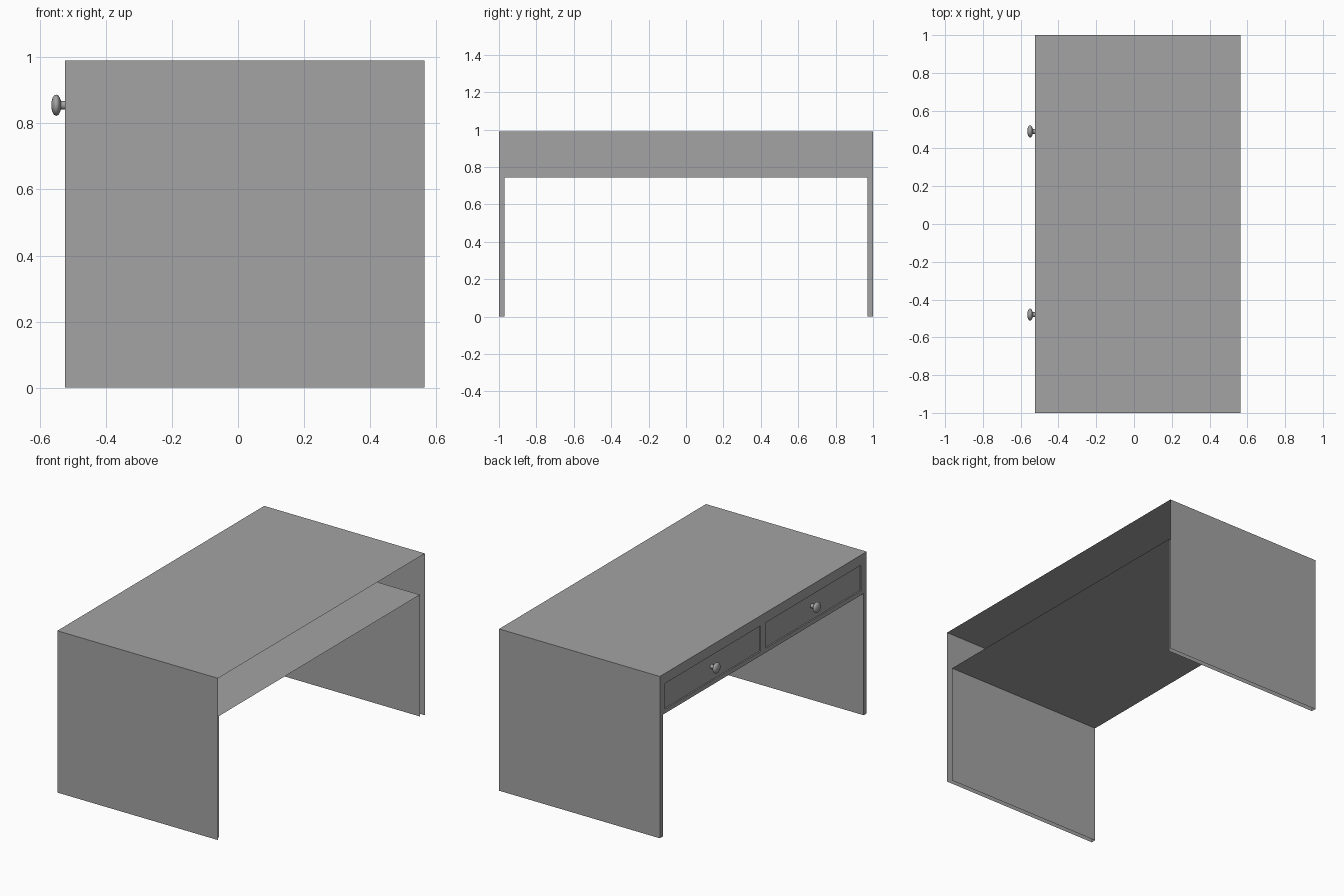
import bpy, bmesh, math

if "Cube" in bpy.data.objects:
    bpy.data.objects.remove(bpy.data.objects["Cube"])

X0, X1 = -0.523, 0.565      # drawer side, open side
W, WI = 1.0, 0.971          # outer / inner half length
TOP, SHELF = 0.99, 0.745    # desktop and drawer-box floor heights
DEPTH = 0.008               # drawer front recess

grey = bpy.data.materials.new("dark_grey")
grey.diffuse_color = (0.367, 0.367, 0.367, 1)
grey.use_nodes = True
grey.node_tree.nodes["Principled BSDF"].inputs["Base Color"].default_value = grey.diffuse_color


def make_object(name, bm):
    bmesh.ops.remove_doubles(bm, verts=bm.verts, dist=1e-5)
    mesh = bpy.data.meshes.new(name)
    bm.to_mesh(mesh)
    bm.free()
    mesh.materials.append(grey)
    ob = bpy.data.objects.new(name, mesh)
    bpy.context.collection.objects.link(ob)
    return ob


def quad(bm, *pts):
    return bm.faces.new([bm.verts.new(p) for p in pts])


def sheet(name, path, x1, flip=False):
    """Sweep a (y, z) line along x into a thin shell, open at the far side."""
    bm = bmesh.new()
    for (ya, za), (yb, zb) in zip(path, path[1:]):
        f = quad(bm, (X0, ya, za), (X0, yb, zb), (x1, yb, zb), (x1, ya, za))
        if flip:
            f.normal_flip()
    return make_object(name, bm)


# Outer shell: side, desktop, side
sheet("outer_shell", [(-W, 0), (-W, TOP), (W, TOP), (W, 0)], X1, flip=True)

# Inner shell: inner leg walls and drawer-box floor, slightly shorter
sheet("inner_shell", [(-WI, 0), (-WI, SHELF), (WI, SHELF), (WI, 0)], X1 - 0.013)

# Front panel: a grid of faces with recessed drawer fronts
ys = [-W, -WI, -0.947, -0.025, 0.027, 0.95, WI, W]
zs = [0, SHELF, 0.771, 0.928, TOP]
bm = bmesh.new()
for i in range(7):
    for j in range(4):
        ya, yb, za, zb = ys[i], ys[i + 1], zs[j], zs[j + 1]
        if j == 0 and i not in (0, 6):
            continue                      # knee space
        recessed = j == 2 and i in (2, 4)
        x = X0 + DEPTH if recessed else X0
        quad(bm, (x, ya, za), (x, ya, zb), (x, yb, zb), (x, yb, za))
        if recessed:                      # recess walls
            ring = [(ya, za), (yb, za), (yb, zb), (ya, zb)]
            for k in range(4):
                (p, q), (r, s) = ring[k], ring[(k + 1) % 4]
                quad(bm, (X0, p, q), (X0, r, s), (x, r, s), (x, p, q))
make_object("front_panel", bm)


def knob(name, y, z):
    """Lathe a round pull about the x axis."""
    head = [(-0.550 - 0.015 * math.cos(a), 0.032 * math.sin(a))
            for a in (math.radians(d) for d in range(0, 151, 15))]
    profile = head + [(-0.535, 0.013), (X0 + DEPTH, 0.013)]
    bm = bmesh.new()
    n = 24
    for (xa, ra), (xb, rb) in zip(profile, profile[1:]):
        for k in range(n):
            a, b = 2 * math.pi * k / n, 2 * math.pi * (k + 1) / n
            pt = lambda x, r, t: (x, y + r * math.cos(t), z + r * math.sin(t))
            pts = [pt(xa, ra, a), pt(xb, rb, a), pt(xb, rb, b)]
            if ra > 1e-6:
                pts.append(pt(xa, ra, b))
            quad(bm, *pts)
    bmesh.ops.remove_doubles(bm, verts=bm.verts, dist=1e-5)
    bmesh.ops.recalc_face_normals(bm, faces=bm.faces)
    ob = make_object(name, bm)
    bpy.context.view_layer.objects.active = ob
    ob.select_set(True)
    bpy.ops.object.shade_smooth_by_angle(angle=math.radians(40))
    ob.select_set(False)


# Drawer knobs
knob("left_drawer_knob", 0.49, 0.855)
knob("right_drawer_knob", -0.48, 0.855)
